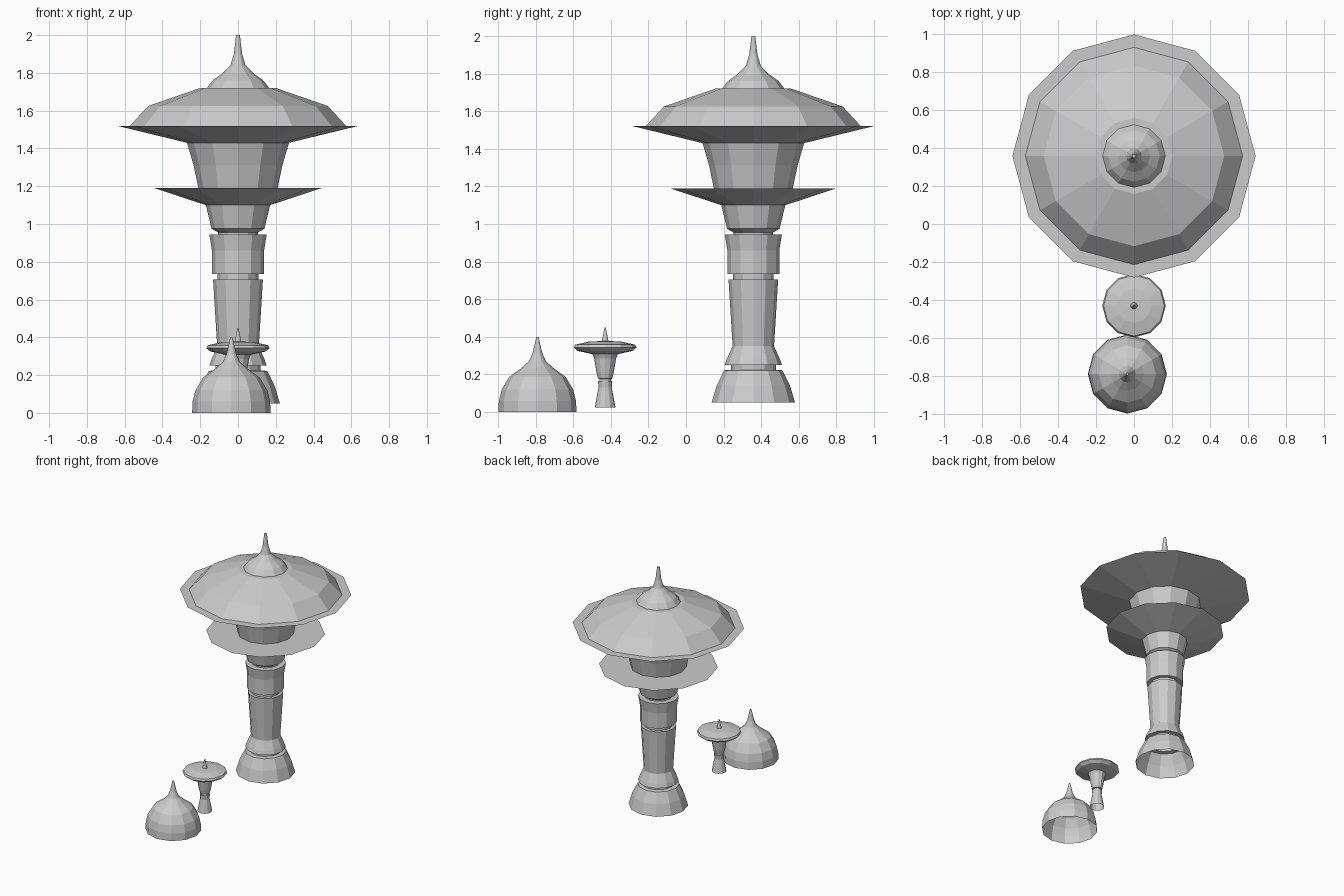
import bpy, bmesh, math

SIDES = 12


def lathe(name, center, profile, cap_top=False):
    """Flat-shaded surface of revolution; profile is (radius, z), bottom to top."""
    bm = bmesh.new()
    rings = []
    for r, z in profile:
        rings.append([bm.verts.new((r * math.cos(2 * math.pi * i / SIDES),
                                    r * math.sin(2 * math.pi * i / SIDES), z))
                      for i in range(SIDES)])
    for a, b in zip(rings, rings[1:]):
        for i in range(SIDES):
            j = (i + 1) % SIDES
            bm.faces.new((a[i], a[j], b[j], b[i]))
    if cap_top:
        bm.faces.new(rings[-1])
    mesh = bpy.data.meshes.new(name)
    bm.to_mesh(mesh)
    bm.free()
    ob = bpy.data.objects.new(name, mesh)
    ob.location = (center[0], center[1], 0)
    bpy.context.collection.objects.link(ob)
    return ob


# Large tower: flared open foot, grooved shaft, two brims, roof and spire
big = (0, 0.358)
lathe("tower_foot", big, [(0.222, 0.05), (0.195, 0.14), (0.155, 0.222), (0.12, 0.225), (0.12, 0.25)])
lathe("tower_shaft", big, [(0.12, 0.25), (0.152, 0.25), (0.142, 0.28), (0.11, 0.35),
                           (0.132, 0.705), (0.108, 0.705), (0.108, 0.735)])
lathe("tower_collar", big, [(0.108, 0.735), (0.138, 0.735), (0.138, 0.86), (0.152, 0.945),
                            (0.105, 0.945), (0.105, 0.955)])
lathe("lower_brim", big, [(0.105, 0.955), (0.14, 0.975), (0.17, 1.10), (0.443, 1.19), (0.21, 1.19)])
lathe("tower_neck", big, [(0.21, 1.19), (0.235, 1.31), (0.27, 1.43)])
lathe("tower_roof", big, [(0.27, 1.43), (0.64, 1.52), (0.572, 1.52), (0.475, 1.625),
                          (0.2, 1.72), (0.165, 1.72)])
lathe("tower_spire", big, [(0.165, 1.72), (0.135, 1.76), (0.085, 1.795), (0.04, 1.84),
                           (0.022, 1.90), (0.01, 2.0)], True)

# Small tower with a mushroom cap
small = (0, -0.43)
lathe("small_tower_foot", small, [(0.055, 0.025), (0.045, 0.08), (0.035, 0.13), (0.038, 0.165),
                                  (0.03, 0.165), (0.03, 0.175)])
lathe("small_tower_neck", small, [(0.03, 0.175), (0.038, 0.178), (0.046, 0.21), (0.058, 0.285),
                                  (0.068, 0.308)])
lathe("small_tower_cap", small, [(0.068, 0.308), (0.145, 0.325), (0.167, 0.343), (0.16, 0.358),
                                 (0.09, 0.374), (0.018, 0.378)])
lathe("small_tower_spire", small, [(0.018, 0.378), (0.012, 0.405), (0.003, 0.45)], True)

# Domed hut, open below, with a drawn-out spire
lathe("hut_dome", (-0.035, -0.79), [(0.208, 0.0), (0.205, 0.06), (0.19, 0.12), (0.15, 0.187),
                                    (0.088, 0.232), (0.045, 0.27), (0.025, 0.315),
                                    (0.006, 0.40)], True)
